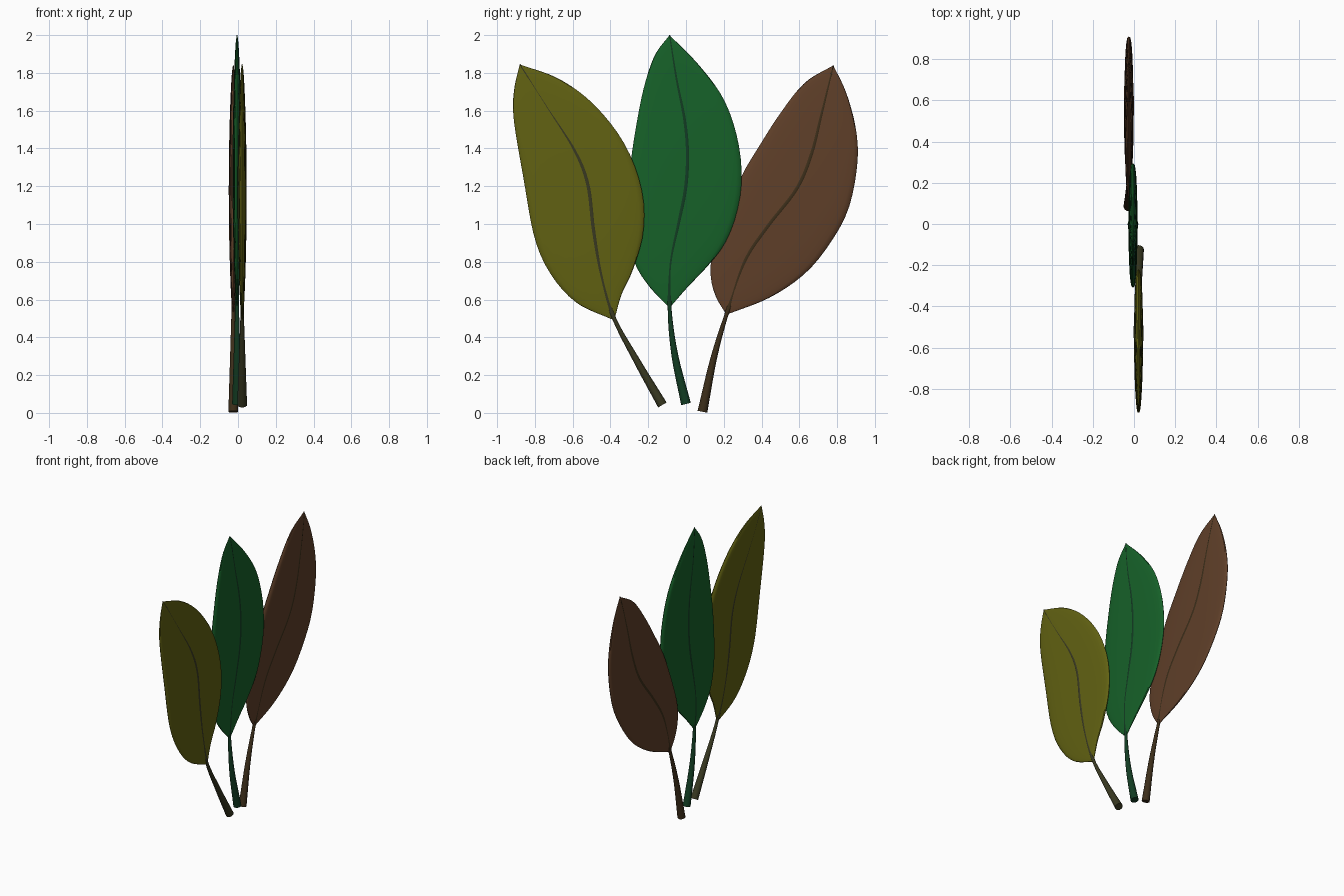
import bpy, bmesh, math
from mathutils import Vector

if "Cube" in bpy.data.objects:
    bpy.data.objects.remove(bpy.data.objects["Cube"])

HALF = 0.022  # half thickness of a blade


def material(name, rgb):
    m = bpy.data.materials.new(name)
    m.diffuse_color = (*rgb, 1)
    m.use_nodes = True
    m.node_tree.nodes["Principled BSDF"].inputs["Base Color"].default_value = m.diffuse_color
    return m


def smooth_path(pts, params):
    """Catmull-Rom through (y, z) points, sampled at arc-length fractions."""
    p = [Vector(q) for q in pts]
    p = [2 * p[0] - p[1]] + p + [2 * p[-1] - p[-2]]
    fine = []
    for i in range(1, len(p) - 2):
        a, b, c, d = p[i - 1:i + 3]
        for k in range(12):
            t = k / 12
            fine.append(0.5 * (2 * b + (c - a) * t + (2 * a - 5 * b + 4 * c - d) * t**2
                               + (3 * b - a - 3 * c + d) * t**3))
    fine.append(p[-2])
    cum = [0]
    for a, b in zip(fine, fine[1:]):
        cum.append(cum[-1] + (b - a).length)
    out, j = [], 0
    for t in params:
        s = t * cum[-1]
        while j < len(fine) - 2 and cum[j + 1] < s:
            j += 1
        out.append(fine[j].lerp(fine[j + 1], min(1, (s - cum[j]) / (cum[j + 1] - cum[j]))))
    return out


def thickness(f):
    return HALF * max(0, math.sin(math.pi * min(max(f, 0), 1))) ** 0.6


def loft(name, rings, mat):
    bm = bmesh.new()
    rows = [[bm.verts.new(v) for v in r] for r in rings]
    n = len(rows[0])
    for a, b in zip(rows, rows[1:]):
        for i in range(n):
            k = (i + 1) % n
            bm.faces.new((a[i], a[k], b[k], b[i]))
    bm.faces.new(rows[0])
    bm.faces.new(rows[-1])
    bmesh.ops.remove_doubles(bm, verts=bm.verts, dist=1e-5)
    bmesh.ops.recalc_face_normals(bm, faces=bm.faces)
    me = bpy.data.meshes.new(name)
    bm.to_mesh(me)
    bm.free()
    ob = bpy.data.objects.new(name, me)
    bpy.context.collection.objects.link(ob)
    me.materials.append(mat)
    bpy.context.view_layer.objects.active = ob
    ob.select_set(True)
    bpy.ops.object.shade_smooth_by_angle(angle=math.radians(40))
    ob.select_set(False)


def leaf(name, x, tip, base, left, right, rib, blade_rgb, stem_rgb):
    # pillow-shaped blade between its two edge curves
    ts = [(1 - math.cos(math.pi * i / 40)) / 2 for i in range(41)]
    rings = []
    for t, l, r in zip(ts, smooth_path([tip] + left + [base], ts),
                       smooth_path([tip] + right + [base], ts)):
        mid, arm, h = (l + r) / 2, (r - l) / 2, thickness(t)
        ring = []
        for k in range(28):
            a = 2 * math.pi * k / 28
            p = mid + arm * math.cos(a)
            ring.append((x + h * math.copysign(abs(math.sin(a)) ** 0.65, math.sin(a)), p.x, p.y))
        rings.append(ring)
    loft(name + "_blade", rings, material(name + "_blade", blade_rgb))

    # midrib running on into the flared stem
    n = 50
    path = smooth_path([tip] + rib, [i / n for i in range(n + 1)])
    rings = []
    for i, c in enumerate(path):
        tan = (path[min(i + 1, n)] - path[max(i - 1, 0)]).normalized()
        side = Vector((-tan.y, tan.x))
        f = (tip[1] - c.y) / (tip[1] - base[1])
        g = max(0, (c.y - base[1]) / (path[-1].y - base[1]))
        if g > 0:
            w = 0.010 + 0.016 * g
            d = w
        else:
            w = 0.003 + 0.015 * math.sin(math.pi * max(f, 0)) ** 0.7 + 0.007 * f
            d = max(thickness(f) + 0.002, 0.010 * f)
        rings.append([(x + d * math.sin(a), *(c + side * w * math.cos(a)))
                      for a in (2 * math.pi * k / 16 for k in range(16))])
    loft(name + "_stem", rings, material(name + "_stem", stem_rgb))


# olive leaf, nearest +x
leaf("olive_leaf", 0.022, (-.88, 1.845), (-.38, .49),
     [(-.91, 1.71), (-.912, 1.555), (-.86, 1.24), (-.80, .92), (-.71, .725), (-.575, .58)],
     [(-.67, 1.767), (-.485, 1.63), (-.325, 1.423), (-.235, 1.185), (-.225, .963), (-.28, .76), (-.34, .63)],
     [(-.73, 1.61), (-.59, 1.39), (-.52, 1.21), (-.49, .97), (-.45, .735), (-.385, .51),
      (-.26, .275), (-.125, .042)],
     (.12, .12, .006), (.04, .04, .015))

# green leaf in the middle
leaf("green_leaf", -0.005, (-.087, 2.0), (-.087, .556),
     [(-.167, 1.89), (-.225, 1.714), (-.267, 1.5), (-.293, 1.32), (-.307, 1.13), (-.305, .947),
      (-.27, .79), (-.193, .667)],
     [(.07, 1.84), (.20, 1.66), (.273, 1.45), (.295, 1.238), (.267, 1.053), (.204, .894),
      (.11, .772), (.01, .667)],
     [(-.05, 1.767), (-.008, 1.555), (.008, 1.37), (-.003, 1.185), (-.04, 1.0), (-.082, .79),
      (-.087, .556), (-.06, .31), (0, .047)],
     (.008, .12, .022), (.006, .045, .016))

# brown leaf, furthest back
leaf("brown_leaf", -0.025, (.78, 1.84), (.214, .52),
     [(.627, 1.746), (.495, 1.58), (.378, 1.397), (.30, 1.265), (.22, 1.08), (.145, .868),
      (.13, .735), (.156, .62)],
     [(.85, 1.69), (.90, 1.5), (.907, 1.317), (.86, 1.08), (.76, .894), (.627, .735), (.442, .61)],
     [(.717, 1.58), (.664, 1.37), (.585, 1.185), (.43, .984), (.31, .80), (.214, .52),
      (.146, .286), (.087, .006)],
     (.115, .05, .022), (.045, .027, .010))
